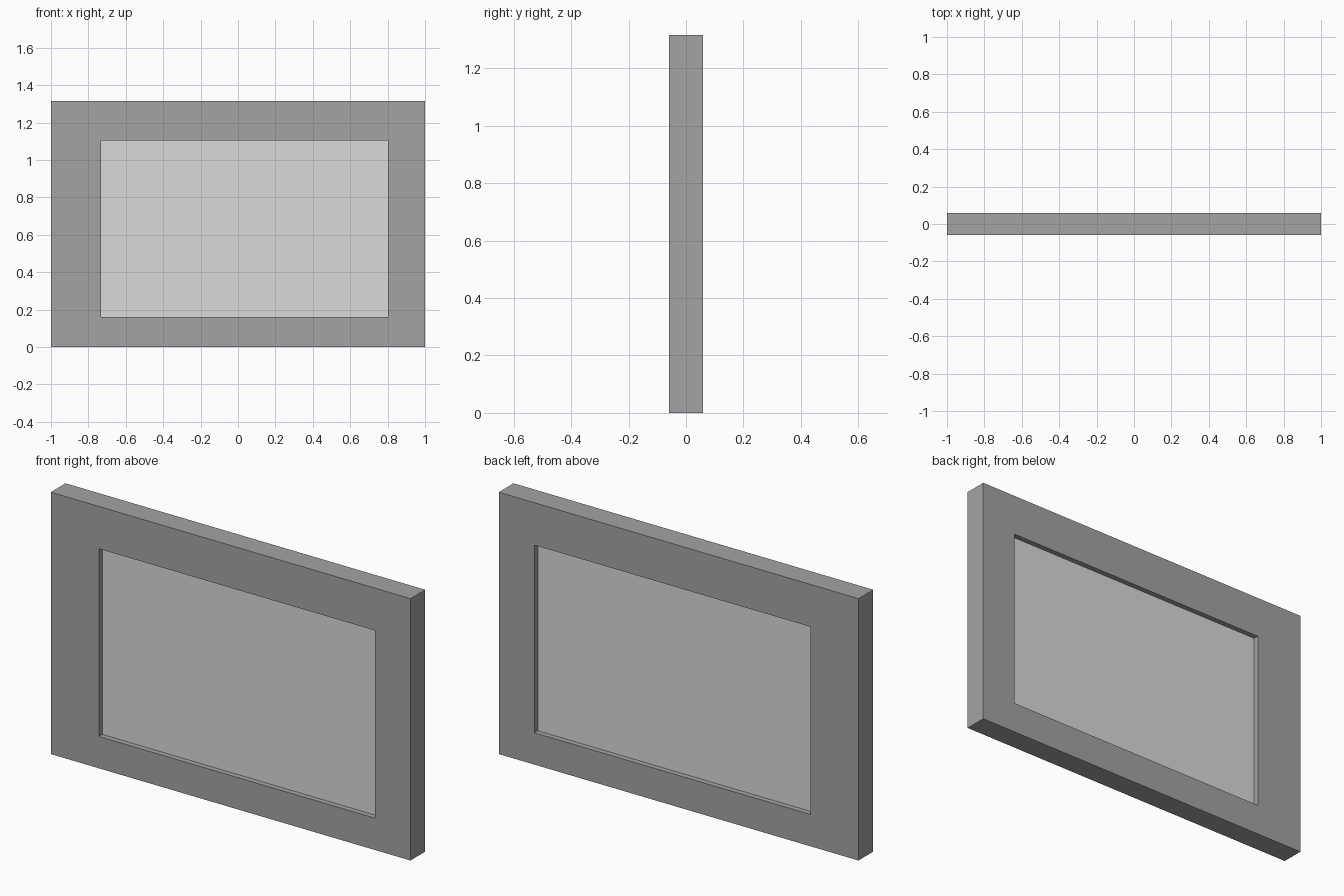
import bpy
import bmesh

cube = bpy.data.objects.get("Cube")
if cube:
    bpy.data.objects.remove(cube, do_unlink=True)

WIDTH, HEIGHT, DEPTH = 2.0, 1.316, 0.117
LEFT, RIGHT, BOTTOM, TOP = -0.732, 0.802, 0.16, 1.103
PANE_DEPTH = 0.062


def make_material(name, grey):
    mat = bpy.data.materials.new(name)
    mat.use_nodes = True
    colour = (grey, grey, grey, 1.0)
    mat.diffuse_color = colour
    mat.node_tree.nodes["Principled BSDF"].inputs["Base Color"].default_value = colour
    return mat


def make_object(name, bm, mat):
    bmesh.ops.recalc_face_normals(bm, faces=bm.faces)
    mesh = bpy.data.meshes.new(name)
    bm.to_mesh(mesh)
    bm.free()
    mesh.materials.append(mat)
    obj = bpy.data.objects.new(name, mesh)
    bpy.context.collection.objects.link(obj)
    return obj


def rectangle(bm, x0, x1, z0, z1, y):
    return [bm.verts.new((x, y, z)) for x, z in ((x0, z0), (x1, z0), (x1, z1), (x0, z1))]


# Frame: four loops bridged into a ring with an off-centre opening
bm = bmesh.new()
outer = (-WIDTH / 2, WIDTH / 2, 0, HEIGHT)
inner = (LEFT, RIGHT, BOTTOM, TOP)
loops = [rectangle(bm, *size, y) for size, y in (
    (outer, -DEPTH / 2), (outer, DEPTH / 2), (inner, DEPTH / 2), (inner, -DEPTH / 2))]
for a, b in zip(loops, loops[1:] + loops[:1]):
    for i in range(4):
        j = (i + 1) % 4
        bm.faces.new((a[i], a[j], b[j], b[i]))
make_object("window_frame", bm, make_material("mid grey", 0.37))

# Pane: a slab set back equally from both sides
bm = bmesh.new()
front, back = [rectangle(bm, *inner, y) for y in (-PANE_DEPTH / 2, PANE_DEPTH / 2)]
bm.faces.new(front)
bm.faces.new(back)
for i in range(4):
    j = (i + 1) % 4
    bm.faces.new((front[i], front[j], back[j], back[i]))
make_object("window_pane", bm, make_material("light grey", 0.70))
